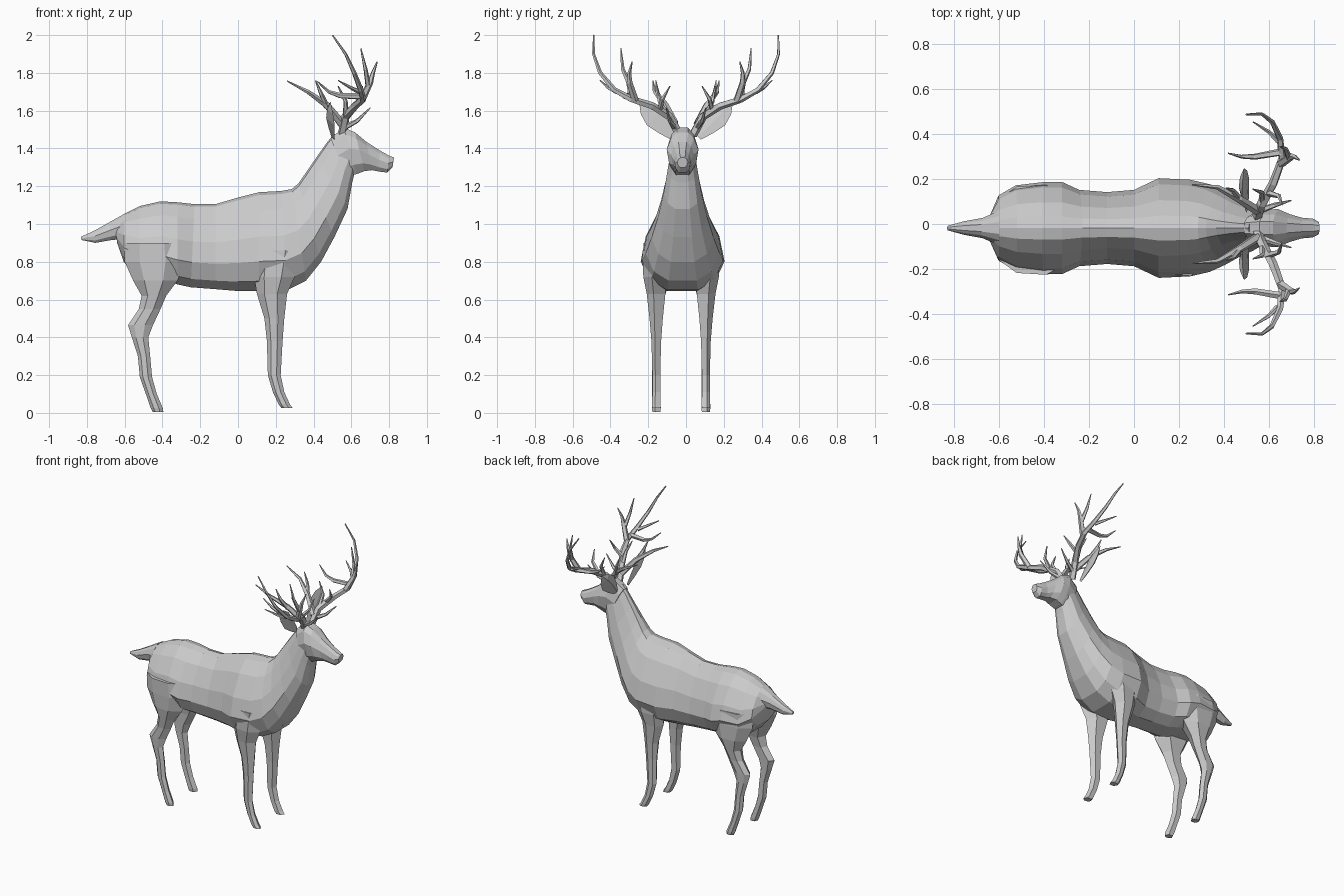
import bpy, bmesh, math
from mathutils import Vector

coat = bpy.data.materials.new("plain_grey")
coat.diffuse_color = (0.6, 0.6, 0.6, 1)
CY = -0.018  # centre line of the body


def loft(name, rings):
    """Skin a list of equal-length point rings and cap both ends."""
    bm = bmesh.new()
    vs = [[bm.verts.new(p) for p in r] for r in rings]
    n = len(rings[0])
    for a, b in zip(vs, vs[1:]):
        for i in range(n):
            j = (i + 1) % n
            bm.faces.new((a[i], a[j], b[j], b[i]))
    bm.faces.new(vs[0])
    bm.faces.new(vs[-1])
    bmesh.ops.recalc_face_normals(bm, faces=bm.faces)
    me = bpy.data.meshes.new(name)
    bm.to_mesh(me)
    bm.free()
    me.materials.append(coat)
    ob = bpy.data.objects.new(name, me)
    bpy.context.collection.objects.link(ob)
    return ob


def section(top, bot, hw, shape):
    """Closed ring between a top and a bottom point; shape = (height, width) pairs."""
    def pt(t, w):
        return (bot[0] + (top[0] - bot[0]) * t, CY + w * hw, bot[1] + (top[1] - bot[1]) * t)
    return [pt(t, w) for t, w in shape] + [pt(t, -w) for t, w in reversed(shape) if w > 0]


PEAR = [(0, .38), (.1, .78), (.3, 1), (.55, .88), (.82, .56), (.97, .25), (1, 0)]
ROUND = [(0, .45), (.2, .85), (.55, 1), (.85, .72), (1, .35)]

# Trunk and neck: (top x, z), (bottom x, z), half width
trunk = [
    ((-.655, 1.01), (-.64, .90), .05),
    ((-.60, 1.055), (-.605, .80), .145),
    ((-.52, 1.095), (-.53, .72), .19),
    ((-.41, 1.12), (-.40, .71), .205),
    ((-.32, 1.115), (-.32, .68), .205),
    ((-.23, 1.105), (-.25, .665), .17),
    ((-.12, 1.105), (-.12, .655), .16),
    ((0, 1.14), (0, .645), .17),
    ((.11, 1.168), (.11, .645), .222),
    ((.23, 1.175), (.26, .65), .215),
    ((.285, 1.185), (.36, .70), .195),
    ((.32, 1.215), (.44, .80), .165),
    ((.365, 1.28), (.51, .93), .13),
    ((.42, 1.36), (.58, 1.08), .10),
    ((.47, 1.43), (.605, 1.22), .08),
    ((.51, 1.48), (.62, 1.28), .07),
]
loft("trunk_and_neck", [section(*s, PEAR) for s in trunk])

# Head and muzzle
head = [
    ((.49, 1.455), (.575, 1.25), .065),
    ((.56, 1.51), (.63, 1.265), .083),
    ((.62, 1.485), (.67, 1.28), .084),
    ((.68, 1.435), (.71, 1.285), .062),
    ((.75, 1.39), (.745, 1.278), .046),
    ((.80, 1.362), (.79, 1.272), .042),
    ((.826, 1.352), (.818, 1.30), .028),
]
loft("head", [section(*s, ROUND) for s in head])

# Tail
tail = [
    ((-.60, 1.055), (-.61, .92), .075),
    ((-.68, 1.01), (-.67, .915), .045),
    ((-.76, .965), (-.755, .90), .03),
    ((-.832, .932), (-.828, .915), .01),
]
loft("tail", [section(*s, ROUND) for s in tail])


# Legs: back x, front x, z, distance from centre, half thickness
def leg(name, rows, s):
    rings = []
    for x0, x1, z, d, h in rows:
        c, r = (x0 + x1) / 2, (x1 - x0) / 2
        rings.append([(c + r * fx, CY - .008 + s * (d + h * fy), z) for fx, fy in
                      ((1, .3), (.35, 1), (-.5, .9), (-1, .2), (-.6, -.9), (.5, -.9))])
    loft(name, rings)


front_leg = [
    (.09, .33, .86, .13, .075), (.085, .30, .72, .135, .065), (.10, .26, .63, .13, .052),
    (.14, .245, .50, .13, .037), (.153, .236, .38, .13, .027), (.158, .226, .20, .13, .022),
    (.185, .245, .11, .13, .022), (.215, .275, .045, .13, .024), (.23, .29, .025, .13, .022),
]
hind_leg = [
    (-.60, -.29, .90, .12, .08), (-.60, -.28, .80, .12, .08), (-.555, -.32, .70, .125, .07),
    (-.51, -.38, .62, .13, .05), (-.525, -.41, .55, .13, .036), (-.582, -.45, .465, .13, .03),
    (-.562, -.475, .40, .13, .026), (-.53, -.465, .30, .13, .023), (-.52, -.455, .19, .13, .023),
    (-.488, -.43, .10, .13, .023), (-.462, -.398, .025, .13, .025), (-.452, -.395, .005, .13, .022),
]


# Ears: leaf shaped, cupped slightly forward
def ear(name, s):
    base, tip = Vector((.505, s * .065, 1.46)), Vector((.49, s * .245, 1.645))
    side = Vector((.25, s * .7, -.65)).normalized()
    fwd = Vector((1, 0, 0))
    rings = []
    for t, w in ((0, .02), (.25, .042), (.55, .06), (.8, .042), (1, .004)):
        c = base.lerp(tip, t)
        rings.append([c + side * w, c + fwd * w * .12, c - side * w, c - fwd * w * .5])
    loft(name, rings)


# Antlers: tapering five-sided tubes along mirrored paths
def tine(name, path, r0, r1, s):
    pts = [Vector((x, s * y, z)) for x, y, z in path]
    rings = []
    for i, p in enumerate(pts):
        d = (pts[min(i + 1, len(pts) - 1)] - pts[max(i - 1, 0)]).normalized()
        u = d.cross(Vector((1, .2 * s, .1))).normalized()
        v = d.cross(u)
        r = r0 + (r1 - r0) * (i / (len(pts) - 1)) ** 1.4
        rings.append([p + r * (u * math.cos(k * math.tau / 5) + v * math.sin(k * math.tau / 5))
                      for k in range(5)])
    loft(name, rings)


antler = {
    "main_beam": (.024, .004, [(.55, .035, 1.47), (.57, .09, 1.57), (.62, .18, 1.625),
                               (.66, .29, 1.66), (.65, .38, 1.71), (.615, .455, 1.80),
                               (.57, .49, 1.90), (.50, .488, 2.0)]),
    "upper_tine": (.02, .003, [(.655, .27, 1.655), (.70, .30, 1.75), (.715, .30, 1.80),
                               (.737, .285, 1.86)]),
    "fork_tine": (.015, .003, [(.69, .295, 1.73), (.675, .335, 1.82), (.65, .345, 1.93)]),
    "rear_outer_tine": (.017, .003, [(.655, .32, 1.675), (.54, .30, 1.68), (.48, .30, 1.70),
                                     (.42, .315, 1.755)]),
    "rear_tine": (.022, .003, [(.55, .06, 1.53), (.47, .11, 1.63), (.37, .165, 1.70),
                               (.26, .175, 1.757)]),
    "rear_fork": (.016, .003, [(.47, .11, 1.62), (.44, .15, 1.69), (.41, .16, 1.76)]),
    "brow_tine": (.016, .003, [(.56, .06, 1.51), (.63, .085, 1.545), (.70, .105, 1.615)]),
    "inner_tine": (.016, .003, [(.59, .14, 1.60), (.645, .125, 1.66), (.66, .085, 1.73)]),
    "middle_tine": (.016, .003, [(.57, .10, 1.57), (.57, .14, 1.65), (.53, .155, 1.73)]),
    "outer_tine": (.013, .003, [(.64, .37, 1.70), (.60, .41, 1.72), (.53, .455, 1.76)]),
}

for s, side in ((1, "left"), (-1, "right")):
    leg(side + "_front_leg", front_leg, s)
    leg(side + "_hind_leg", hind_leg, s)
    ear(side + "_ear", s)
    for part, (r0, r1, path) in antler.items():
        tine(side + "_antler_" + part, path, r0, r1, s)
